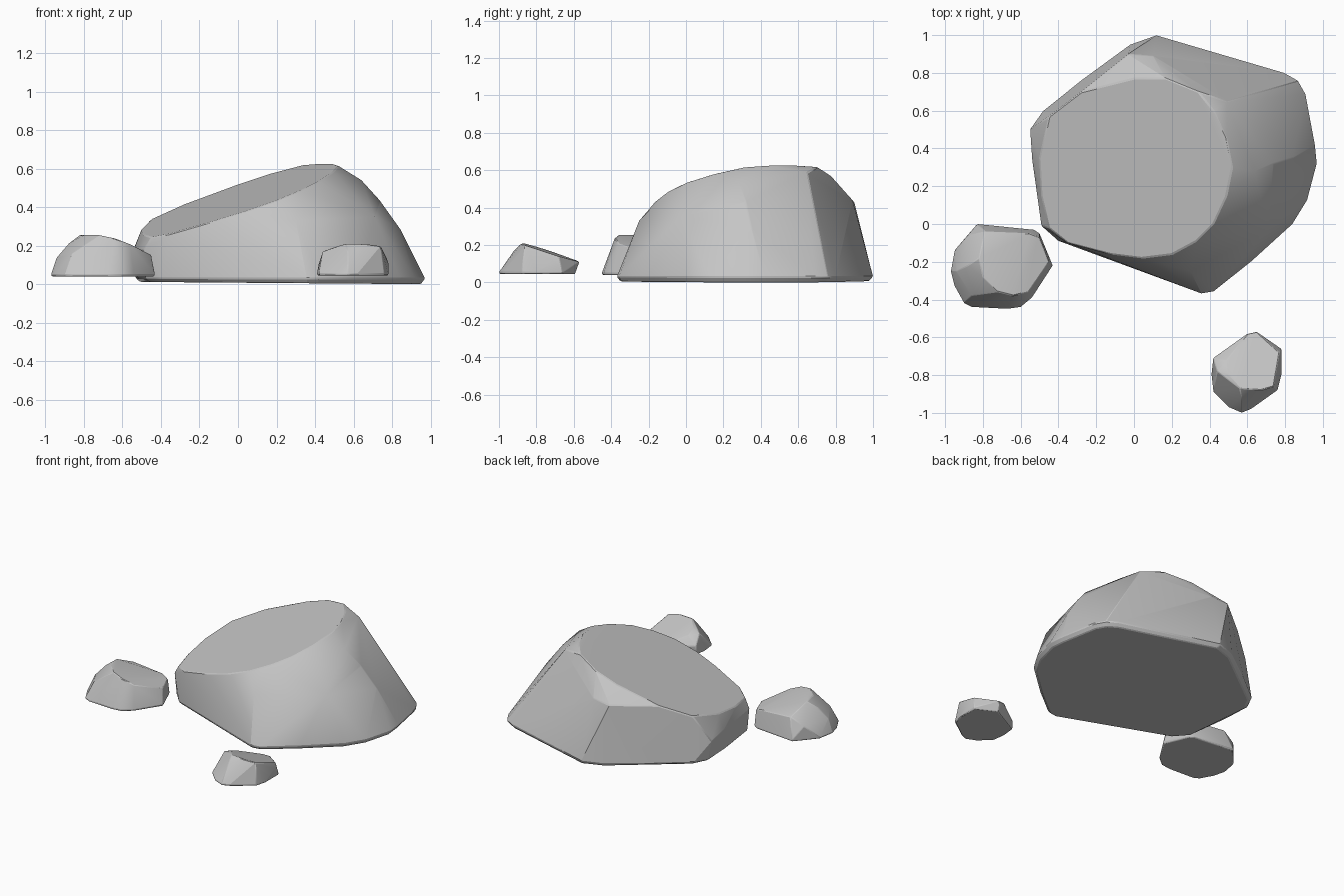
import bpy
import bmesh
import math
from mathutils import Vector

default_cube = bpy.data.objects.get("Cube")
if default_cube:
    bpy.data.objects.remove(default_cube, do_unlink=True)

UNIT = 0.01  # rock profiles are given in hundredths


def make_material(name, colour):
    material = bpy.data.materials.new(name)
    material.use_nodes = True
    material.diffuse_color = colour
    shader = material.node_tree.nodes["Principled BSDF"]
    shader.inputs["Base Color"].default_value = colour
    shader.inputs["Roughness"].default_value = 0.9
    return material


def flat_ring(outline, height):
    """Lift a plan outline to one level."""
    return [(x, y, height) for x, y in outline]


def tilted_ring(outline, height, slope_x, slope_y, limit):
    """Lift a plan outline on to a sloping plane, levelled off at a limit."""
    return [(x, y, min(limit, height + slope_x * x + slope_y * y))
            for x, y in outline]


def inset(outline, factor):
    """Shrink a plan outline towards its middle, for the chamfered foot."""
    middle_x = sum(x for x, y in outline) / len(outline)
    middle_y = sum(y for x, y in outline) / len(outline)
    return [(middle_x + (x - middle_x) * factor,
             middle_y + (y - middle_y) * factor) for x, y in outline]


def make_rock(name, points, material, edge_width):
    """Wrap the rings in a convex skin, merge flat facets and soften edges."""
    mesh = bpy.data.meshes.new(name)
    bm = bmesh.new()
    for point in points:
        bm.verts.new(Vector(point) * UNIT)
    hull = bmesh.ops.convex_hull(bm, input=bm.verts[:])
    spare = {item for item in hull["geom_interior"] + hull["geom_unused"]
             if isinstance(item, bmesh.types.BMVert)}
    bmesh.ops.delete(bm, geom=list(spare), context='VERTS')
    bmesh.ops.dissolve_limit(bm, angle_limit=math.radians(3),
                             verts=bm.verts[:], edges=bm.edges[:])
    bmesh.ops.recalc_face_normals(bm, faces=bm.faces[:])
    bm.to_mesh(mesh)
    bm.free()
    mesh.materials.append(material)
    rock = bpy.data.objects.new(name, mesh)
    bpy.context.collection.objects.link(rock)

    bevel = rock.modifiers.new("worn_edges", 'BEVEL')
    bevel.width = edge_width
    bevel.segments = 1
    bevel.limit_method = 'ANGLE'
    bevel.angle_limit = math.radians(25)

    bpy.ops.object.select_all(action='DESELECT')
    rock.select_set(True)
    bpy.context.view_layer.objects.active = rock
    bpy.ops.object.shade_smooth_by_angle(angle=math.radians(20))
    return rock


stone = make_material("grey_stone", (0.56, 0.56, 0.56, 1))

# Large boulder: tilted foot, broad base, shoulder points and a sloping top
base = [(12, 100), (80, 80), (87, 76), (91, 69), (96, 42), (97, 32), (92, 13),
        (84, 0), (62, -20), (42, -36), (36, -37), (-10, -17), (-40, -9),
        (-48, 0), (-52, 30), (-53, 50), (-48, 60), (-28, 76), (-2, 95)]
cap = [(-28, 70), (0, 77), (17, 77), (34, 70), (42, 60), (49, 45), (52, 30),
       (49, 15), (42, 0), (33, -9), (20, -16), (4, -18), (-12, -16),
       (-35, -10), (-45, -2), (-49, 15), (-50, 35), (-45, 57)]
shoulders = [(-3, 90, 43), (10, 89, 44), (-16, 80, 42), (49, 65, 59),
             (84, 35, 29), (74, 32, 43), (64, 28, 54), (68, 12, 41),
             (71, -3, 35), (30, -25, 33), (-55, 50, 16), (-54, 35, 18),
             (-49, -1, 18)]
make_rock("large_boulder",
          tilted_ring(inset(base, 0.97), 0.8, -0.008, 0, 2)
          + flat_ring(base, 3) + shoulders
          + tilted_ring(cap, 39.5, 0.33, 0.16, 62.5),
          stone, 0.006)

# Left stone: its top slopes down towards the boulder
base = [(-97, -25), (-95, -33), (-90, -42), (-86, -44), (-67, -45),
        (-60, -44), (-54, -39), (-43, -22), (-50, -5), (-53, -3), (-83, 0),
        (-95, -14)]
cap = [(-55, -5), (-50, -7), (-45, -20), (-56, -36), (-64, -38),
       (-72, -36), (-80, -28), (-82, -18)]
shoulders = [(-94, -25, 14), (-88, -22, 21), (-86, -38, 16), (-88, -6, 14),
             (-79, -4, 19)]
make_rock("left_stone",
          flat_ring(inset(base, 0.98), 4) + flat_ring(base, 5) + shoulders
          + tilted_ring(cap, -3, -0.36, -0.1, 25.5),
          stone, 0.004)

# Front stone: its top slopes down towards the back
base = [(41, -80), (42, -89), (50, -97), (57, -100), (62, -98), (76, -88),
        (78, -80), (78, -66), (72, -63), (64, -59), (50, -67), (42, -71)]
cap = [(49, -72), (50, -80), (56, -87), (67, -88), (74, -86), (77, -68),
       (65, -57), (60, -58)]
shoulders = [(44, -78, 17), (42, -71, 11), (57, -92, 17), (78, -70, 11)]
make_rock("front_stone",
          flat_ring(inset(base, 0.98), 4.5) + flat_ring(base, 5.5) + shoulders
          + tilted_ring(cap, -4, -0.05, -0.32, 21.3),
          stone, 0.004)
